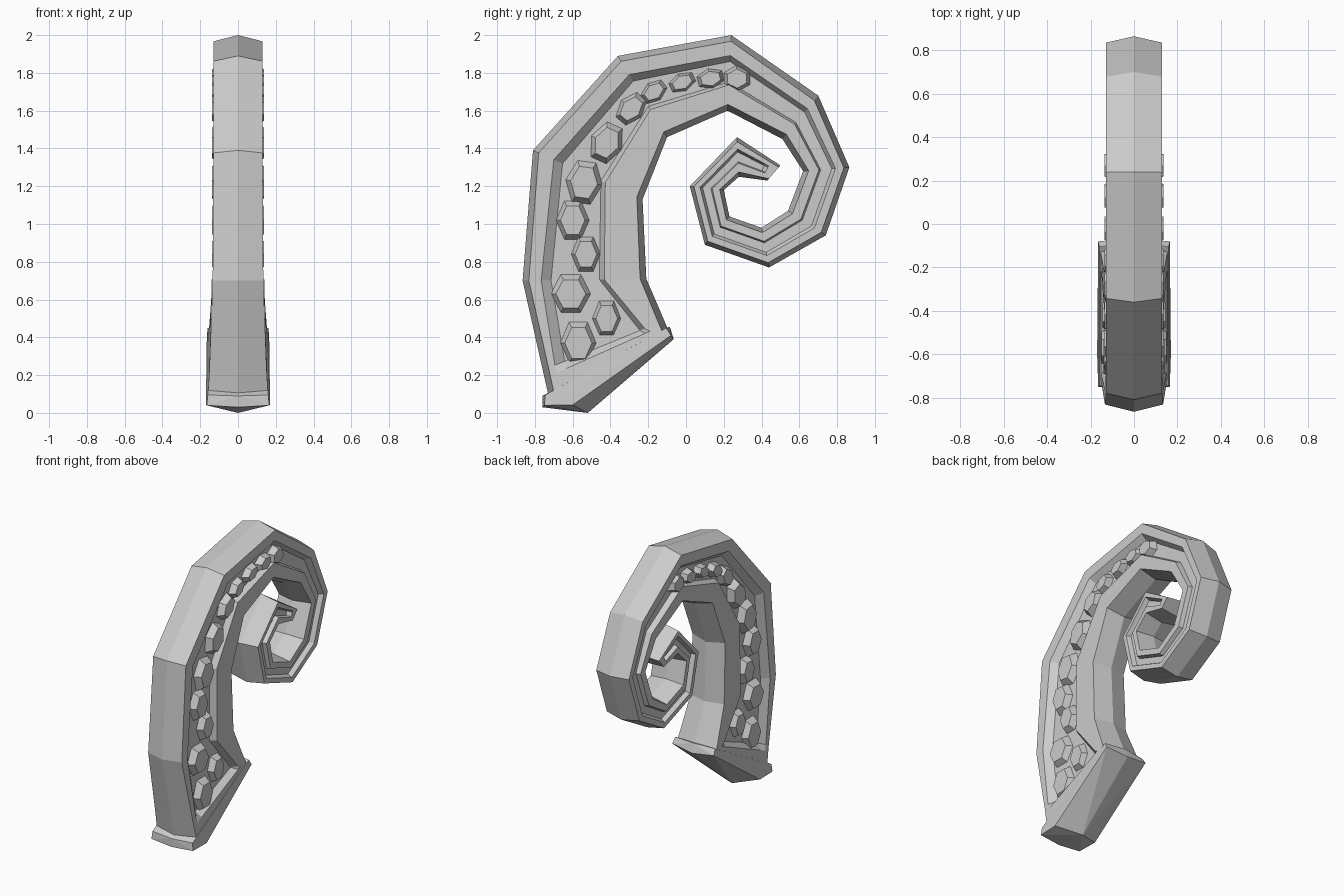
import bpy, bmesh, math
from mathutils import Vector, Matrix

cube = bpy.data.objects.get("Cube")
if cube:
    bpy.data.objects.remove(cube, do_unlink=True)

grey = bpy.data.materials.new("stone_grey")
grey.use_nodes = True
colour = (0.6, 0.6, 0.6, 1)
grey.diffuse_color = colour
grey.node_tree.nodes["Principled BSDF"].inputs["Base Color"].default_value = colour


def finish(bm, name):
    """Turn a bmesh into a flat-shaded object."""
    bmesh.ops.recalc_face_normals(bm, faces=bm.faces[:])
    mesh = bpy.data.meshes.new(name)
    bm.to_mesh(mesh)
    bm.free()
    mesh.materials.append(grey)
    obj = bpy.data.objects.new(name, mesh)
    bpy.context.collection.objects.link(obj)
    return obj


# Spiral stations: outer ridge (y, z) and inner ridge (y, z)
STATIONS = [
    ((-.73, .1), (-.09, .43)),
    ((-.865, .7), (-.21, .71)),
    ((-.81, 1.39), (-.23, 1.13)),
    ((-.36, 1.89), (-.1, 1.46)),
    ((.24, 2), (.22, 1.6)),
    ((.7, 1.68), (.51, 1.45)),
    ((.865, 1.3), (.62, 1.28)),
    ((.74, .94), (.54, 1.07)),
    ((.44, .77), (.4, .98)),
    ((.1, .89), (.23, 1.04)),
    ((.02, 1.2), (.2, 1.18)),
    ((.27, 1.46), (.28, 1.25)),
    ((.5, 1.31), (.43, 1.23)),
]
WIDTH = .13


def section(outer, inner, width, start, end, depth):
    """Ridged cross-section with a sunken channel in both sides."""
    a, b = Vector(outer), Vector(inner)
    size = (b - a).length
    edge = min(.033, size * .12) / size
    slope = min(.08, (end - start) * .3)
    half = [(0, 0), (width, edge), (width, start), (width - depth, start + slope),
            (width - depth, end - slope * .5), (width, end), (width, 1 - edge), (0, 1)]
    ring = half + [(-x, f) for x, f in reversed(half[1:-1])]
    return [Vector((x, *a.lerp(b, f))) for x, f in ring]


def between(i, t):
    (o0, i0), (o1, i1) = STATIONS[i], STATIONS[i + 1]
    return Vector(o0).lerp(Vector(o1), t), Vector(i0).lerp(Vector(i1), t)


# Curled horn body, with the channel closed off near both ends
rings = [section(*STATIONS[0], .158, .1, .87, 0),
         section(*between(0, .14), .153, .1, .87, 0),
         section(*between(0, .21), .151, .1, .84, .04)]
last = len(STATIONS) - 2
for i, (outer, inner) in enumerate(STATIONS[1:-1], 1):
    start = min(.3, .15 + .04 * (i - 1))
    rings.append(section(outer, inner, WIDTH + (.004 if i == 1 else 0), start, .66,
                         .04 if i < 6 else .03))
rings.append(section(*between(last, .7), WIDTH, .3, .66, .03))
rings.append(section(*between(last, .8), WIDTH, .3, .66, 0))
rings.append(section(*STATIONS[-1], WIDTH, .3, .66, 0))

bm = bmesh.new()
loops = [[bm.verts.new(p) for p in ring] for ring in rings]
for low, high in zip(loops, loops[1:]):
    count = len(low)
    for k in range(count):
        n = (k + 1) % count
        bm.faces.new((low[k], low[n], high[n], high[k]))
bm.faces.new(loops[0])
bm.faces.new(loops[-1])
finish(bm, "curled_body")

# Flared collar with a pointed underside
bm = bmesh.new()
for side in (1, -1):
    for x, y, z in [(.16, -.745, .095), (.16, -.105, .45), (.165, -.75, .04),
                    (.17, -.6, .042), (.165, -.08, .41)]:
        bm.verts.new((x * side, y, z))
for y, z in [(-.76, .09), (-.76, .03), (-.52, 0), (-.065, .39), (-.085, .455)]:
    bm.verts.new((0, y, z))
hull = bmesh.ops.convex_hull(bm, input=bm.verts[:])
loose = [v for v in bm.verts if not v.link_faces]
bmesh.ops.delete(bm, geom=loose, context="VERTS")
finish(bm, "base_collar")

# Six-sided studs along the channel: y, z, radius along, radius across
STUDS = [
    (-.57, .37, .13, .1), (-.42, .5, .11, .08), (-.61, .63, .12, .11),
    (-.53, .84, .11, .08), (-.6, 1.02, .12, .09), (-.54, 1.22, .13, .1),
    (-.42, 1.43, .12, .09), (-.29, 1.61, .1, .07), (-.17, 1.7, .08, .055),
    (-.02, 1.75, .08, .05), (.13, 1.77, .08, .055), (.27, 1.77, .08, .07),
]
for side, label in ((1, "left"), (-1, "right")):
    bm = bmesh.new()
    for y, z, along, across in STUDS:
        surface = WIDTH + .026 * max(0, 1 - z / .7)
        # Follow the sweep of the curl above the straight lower part
        turn = math.atan2(max(0, z - 1.1), .3 - y)
        height = .05
        place = (Matrix.Translation((side * (surface + .007 - height / 2), y, z))
                 @ Matrix.Rotation(-turn, 4, "X")
                 @ Matrix.Diagonal((1, across, along, 1))
                 @ Matrix.Rotation(side * math.pi / 2, 4, "Y"))
        bmesh.ops.create_cone(bm, cap_ends=True, segments=6, radius1=1,
                              radius2=.72, depth=height, matrix=place)
    finish(bm, label + "_studs")
